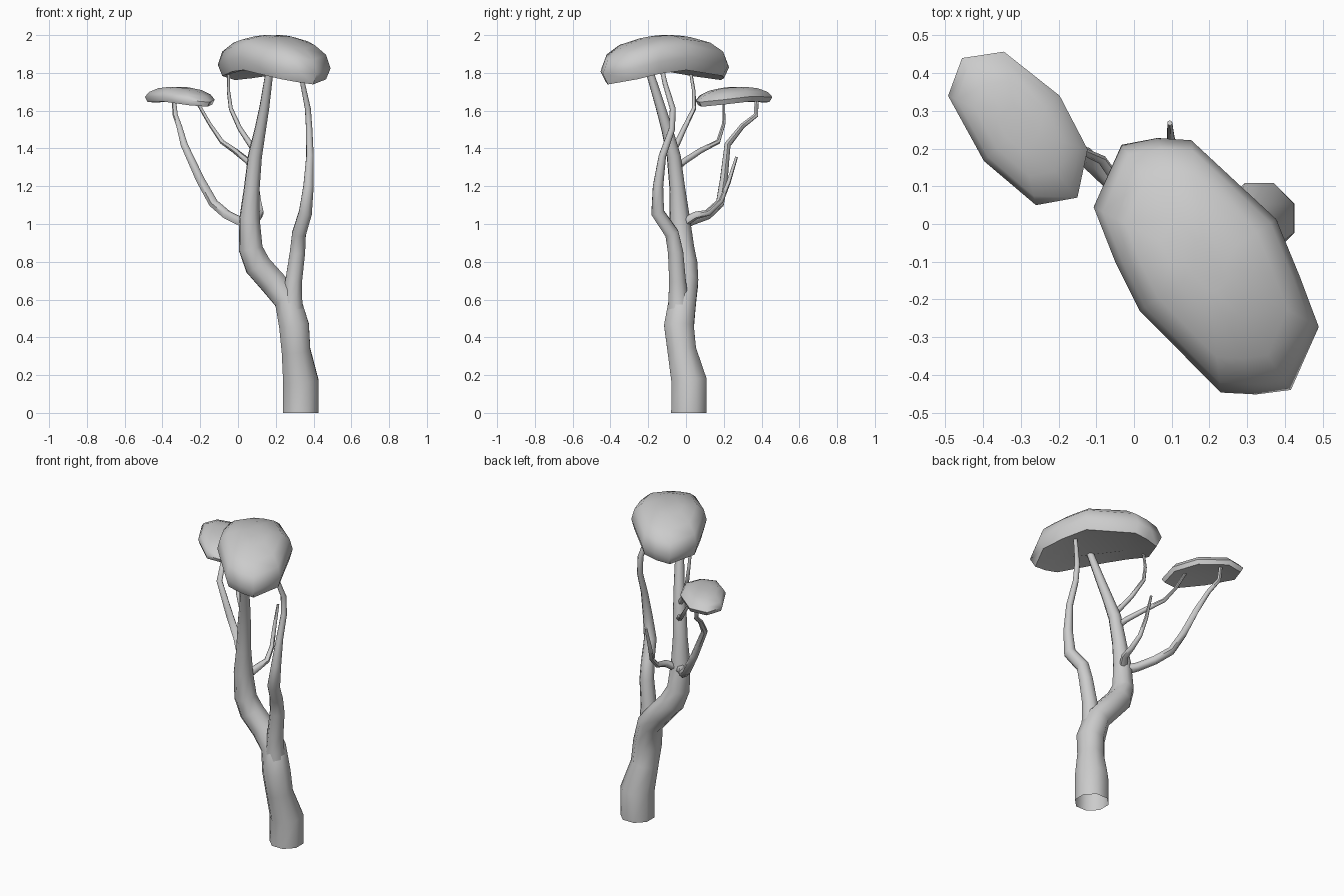
import bpy, bmesh, math
from mathutils import Vector


def finish(name, bm, angle):
    bmesh.ops.recalc_face_normals(bm, faces=bm.faces)
    me = bpy.data.meshes.new(name)
    bm.to_mesh(me)
    bm.free()
    ob = bpy.data.objects.new(name, me)
    bpy.context.collection.objects.link(ob)
    bpy.ops.object.select_all(action='DESELECT')
    ob.select_set(True)
    bpy.context.view_layer.objects.active = ob
    bpy.ops.object.shade_smooth_by_angle(angle=math.radians(angle))
    return ob


def bridge(bm, a, b):
    n = len(a)
    for i in range(n):
        bm.faces.new((a[i], a[(i + 1) % n], b[(i + 1) % n], b[i]))


def limb(name, path, sides=8, flat_start=False):
    """Tapered tube through (x, y, z, radius) points; open start, capped tip."""
    bm = bmesh.new()
    pts = [Vector(p[:3]) for p in path]
    prev, ref = None, Vector((1, 0, 0))
    for i, p in enumerate(pts):
        a, b = pts[max(i - 1, 0)], pts[min(i + 1, len(pts) - 1)]
        t = (p - a).normalized() + (b - p).normalized()
        t.normalize()
        if flat_start and i == 0:
            t = Vector((0, 0, 1))
        if abs(ref.dot(t)) > 0.95:
            ref = Vector((0, 1, 0))
        u = (ref - t * ref.dot(t)).normalized()
        v = t.cross(u)
        ref = u
        ring = []
        for k in range(sides):
            w = 2 * math.pi * (k + 0.5) / sides
            ring.append(bm.verts.new(p + (u * math.cos(w) + v * math.sin(w)) * path[i][3] * 1.04))
        if prev:
            bridge(bm, prev, ring)
        prev = ring
    bm.faces.new(prev)
    return finish(name, bm, 60)


def canopy(name, outline, layers, droop, tilt):
    """Leaf cushion: plan outline scaled per (scale, z) layer, ends drooping."""
    bm = bmesh.new()
    pts = [Vector(p) for p in outline]
    c = Vector((sum(p.x for p in (min(pts, key=lambda q: q.x), max(pts, key=lambda q: q.x))) / 2,
                sum(p.y for p in (min(pts, key=lambda q: q.y), max(pts, key=lambda q: q.y))) / 2))
    half = max((p - c).length for p in pts)
    axis = (max(pts, key=lambda q: q.x - q.y) - min(pts, key=lambda q: q.x - q.y)).normalized()
    prev = None
    for s, z in layers:
        ring = []
        for p in pts:
            q = c + (p - c) * s
            t = (q - c).dot(axis) / half
            ring.append(bm.verts.new((q.x, q.y, z - droop * abs(t) ** 1.7 - tilt * t)))
        if prev:
            bridge(bm, prev, ring)
        else:
            bm.faces.new(ring)
        prev = ring
    bm.faces.new(prev)
    return finish(name, bm, 50)


# Trunk running into the main limb
limb("trunk", [
    (.332, .015, 0, .097), (.332, .016, .17, .097), (.307, -.022, .33, .079),
    (.297, -.037, .46, .082), (.262, -.017, .6, .074), (.185, -.005, .69, .072),
    (.105, -.01, .78, .072), (.067, -.02, .87, .064), (.061, -.033, 1.03, .054),
    (.072, -.045, 1.18, .042), (.09, -.065, 1.36, .037), (.118, -.1, 1.5, .03),
    (.14, -.135, 1.62, .026), (.17, -.2, 1.83, .02)], flat_start=True)

# Second limb rising on the right
limb("right_limb", [
    (.295, -.035, .48, .062), (.287, -.04, .6, .055), (.295, -.045, .7, .046),
    (.315, -.055, .85, .042), (.323, -.075, .95, .038), (.357, -.15, 1.06, .036),
    (.373, -.148, 1.2, .028), (.381, -.125, 1.36, .02), (.377, -.075, 1.5, .017),
    (.37, -.07, 1.61, .016), (.343, -.11, 1.74, .013), (.335, -.13, 1.83, .012)])

# Thin branches off the main limb
limb("left_branch", [
    (.06, -.02, 1.0, .03), (0, .03, 1.02, .026), (-.06, .115, 1.05, .025),
    (-.13, .18, 1.11, .024), (-.2, .2, 1.235, .022), (-.285, .22, 1.42, .018),
    (-.312, .3, 1.52, .014), (-.332, .37, 1.575, .013), (-.342, .375, 1.68, .011)], 6)
limb("back_stub", [
    (.07, -.02, 1.0, .024), (.11, .05, 1.045, .02), (.12, .12, 1.06, .016),
    (.11, .185, 1.12, .013), (.098, .225, 1.22, .011), (.095, .268, 1.355, .007)], 6)
limb("middle_branch", [
    (.08, -.05, 1.3, .018), (.05, -.005, 1.335, .016), (-.02, .08, 1.39, .014),
    (-.085, .17, 1.435, .012), (-.15, .2, 1.53, .009), (-.225, .2, 1.66, .008)], 6)
limb("upper_branch", [
    (.095, -.07, 1.38, .017), (.06, -.045, 1.43, .015), (.01, -.01, 1.505, .013),
    (-.038, .042, 1.61, .011), (-.05, .042, 1.7, .009), (-.05, .02, 1.83, .008)], 6)

# Leaf canopies
canopy("large_canopy", [
    (-.033, .21), (.062, .228), (.152, .222), (.377, .013), (.44, -.14), (.49, -.273),
    (.416, -.44), (.324, -.452), (.23, -.447), (.015, -.23), (-.05, -.1), (-.107, .045)],
    [(.55, 1.825), (.92, 1.815), (1, 1.88), (.92, 1.945), (.72, 1.98), (.4, 1.996), (.2, 2.0)],
    .075, .012)
canopy("small_canopy", [
    (-.456, .44), (-.345, .457), (-.197, .34), (-.123, .198), (-.15, .07),
    (-.26, .05), (-.398, .167), (-.493, .34)],
    [(.6, 1.655), (.93, 1.648), (1, 1.675), (.88, 1.7), (.62, 1.718), (.3, 1.725)],
    .018, .012)
